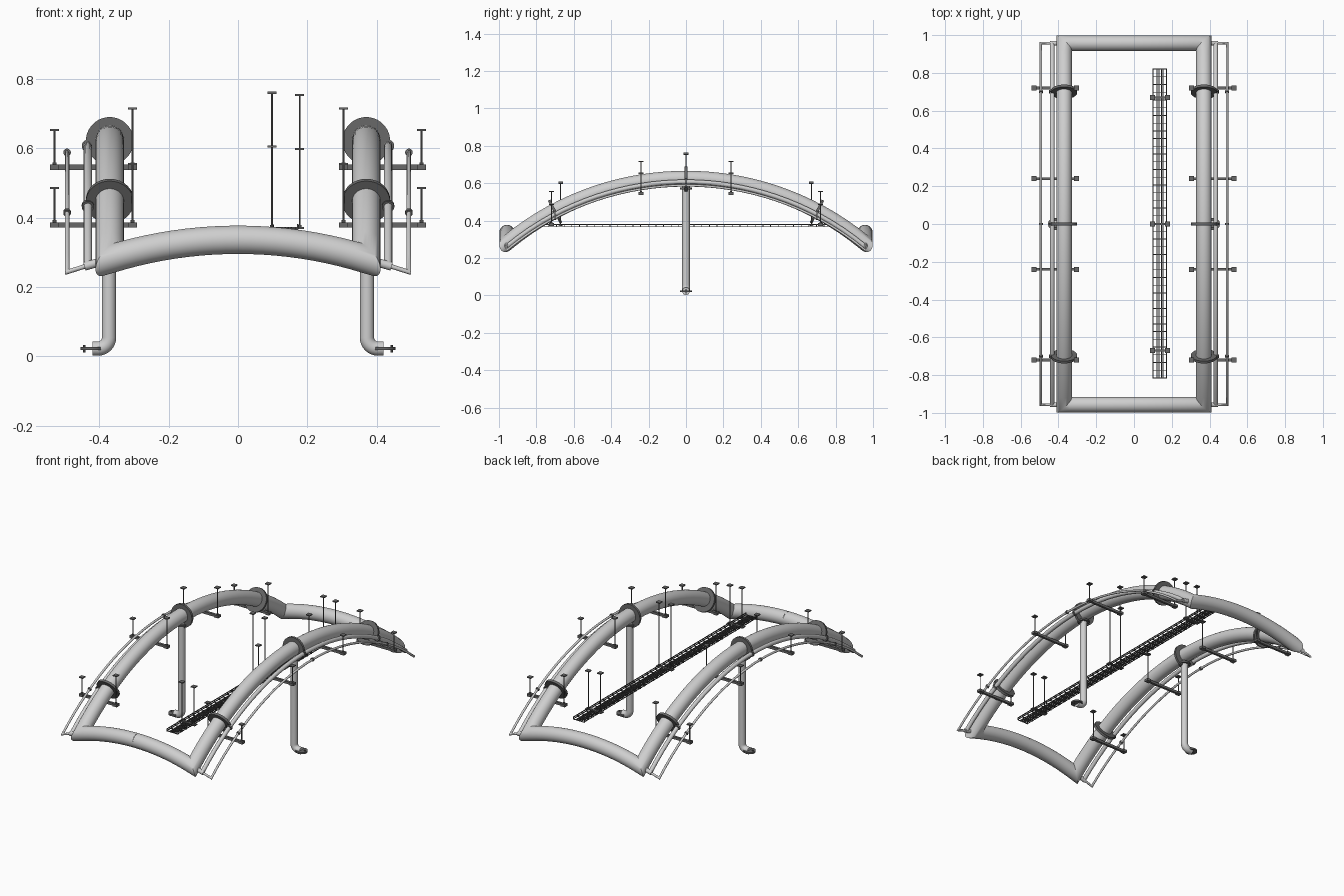
import bpy, bmesh, math
from mathutils import Vector

cube = bpy.data.objects.get("Cube")
if cube:
    bpy.data.objects.remove(cube, do_unlink=True)


def material(name, value):
    m = bpy.data.materials.new(name)
    m.use_nodes = True
    colour = (value, value, value, 1)
    m.diffuse_color = colour
    m.node_tree.nodes["Principled BSDF"].inputs["Base Color"].default_value = colour
    return m


DUCT = material("light grey duct", 0.62)
STEEL = material("dark grey steel", 0.14)
WIRE = material("black wire", 0.08)
made = []


def finish(name, bm, mat):
    bmesh.ops.recalc_face_normals(bm, faces=bm.faces)
    mesh = bpy.data.meshes.new(name)
    bm.to_mesh(mesh)
    bm.free()
    mesh.materials.append(mat)
    ob = bpy.data.objects.new(name, mesh)
    bpy.context.collection.objects.link(ob)
    made.append(ob)
    return ob


def add_tube(bm, path, r, sides=12, caps=True):
    """Sweep a circle along a path, mitring every corner."""
    pts = [Vector(p) for p in path]
    dirs = [(b - a).normalized() for a, b in zip(pts, pts[1:])]
    side = dirs[0].orthogonal().normalized()
    up = dirs[0].cross(side)
    ring = []
    for k in range(sides):
        a = math.tau * (k + 0.5) / sides
        ring.append(pts[0] + r * (math.cos(a) * side + math.sin(a) * up))
    rows = [[bm.verts.new(v) for v in ring]]
    for i, d in enumerate(dirs):
        n = d + dirs[i + 1] if i + 1 < len(dirs) else d
        ring = [v + d * ((pts[i + 1] - v).dot(n) / d.dot(n)) for v in ring]
        rows.append([bm.verts.new(v) for v in ring])
    for a, b in zip(rows, rows[1:]):
        for k in range(sides):
            j = (k + 1) % sides
            bm.faces.new((a[k], a[j], b[j], b[k]))
    if caps:
        bm.faces.new(rows[0])
        bm.faces.new(rows[-1])


def tube(name, path, r, mat, sides=12, caps=True):
    bm = bmesh.new()
    add_tube(bm, path, r, sides, caps)
    return finish(name, bm, mat)


def disc(name, loc, axis, r, depth, mat=STEEL, sides=32):
    half = Vector(axis).normalized() * depth / 2
    return tube(name, [Vector(loc) - half, Vector(loc) + half], r, mat, sides)


def add_box(bm, loc, size):
    made_verts = bmesh.ops.create_cube(bm, size=1)["verts"]
    for v in made_verts:
        v.co = Vector(loc) + Vector(c * s for c, s in zip(v.co, size))


def drop(t, half, sagitta):
    """Fall of a circular arch at distance t from its crown."""
    R = (half ** 2 + sagitta ** 2) / (2 * sagitta)
    return R - math.sqrt(R * R - t * t)


HX, HY, CROWN, RISE, BOW = 0.37, 0.957, 0.625, 0.345, 0.056
END = CROWN - RISE


def long_arch(x, crown, n=32):
    ys = [-HY + 2 * HY * i / n for i in range(n + 1)]
    return [Vector((x, y, crown - drop(y, HY, RISE))) for y in ys]


def cross_arch(y, n=20):
    xs = [-HX + 2 * HX * i / n for i in range(n + 1)]
    return [Vector((x, y, END + BOW - drop(x, HX, BOW))) for x in xs]


# Duct frame: two long arches and two bowed ends with mitred corners
front, back = cross_arch(-HY), cross_arch(HY)
right, left = long_arch(-HX, CROWN), long_arch(HX, CROWN)
mid = len(front) // 2
loop = front[mid:] + left[1:] + back[::-1][1:] + right[::-1][1:] + front[1:mid + 1]
tube("duct_frame", loop, 0.041, DUCT, 32, caps=False)


def hanger(name, y, bar_z, posts, width, depth):
    """A crossbar hung from thin rods with square ceiling plates."""
    bm = bmesh.new()
    xs = [x for x, top in posts]
    add_box(bm, (sum(xs) / 2, y, bar_z), (abs(xs[0] - xs[1]) + 0.026, width, depth))
    for x, top in posts:
        add_tube(bm, [(x, y, bar_z - depth / 2), (x, y, top)], 0.0028, 8)
        add_box(bm, (x, y, top), (0.026, 0.026, 0.006))
        add_box(bm, (x, y, bar_z), (0.026, 0.026, depth))
        add_tube(bm, [(x, y, bar_z), (x, y, bar_z + depth / 2 + 0.006)], 0.006, 6)
    finish(name, bm, STEEL)


for s, label in ((-1, "right"), (1, "left")):
    # Small pipes beside each long duct
    inner, outer = s * 0.433, s * 0.493
    tube(label + "_inner_pipe", long_arch(inner, 0.607), 0.012, DUCT, 16)
    path = long_arch(outer, 0.588)
    ends = [Vector((inner, y, END - 0.018)) for y in (-HY, HY)]
    tube(label + "_outer_pipe", [ends[0]] + path + [ends[1]], 0.0065, DUCT, 12)
    for e in ends:
        tube(label + "_pipe_link", [e + Vector((s * 0.01, 0, -0.003)), (s * HX, e.y, END)],
             0.0125, DUCT, 16)

    # Flanges and couplings at the crown and both quarters
    for y in (-0.7, 0, 0.7):
        R = (HY ** 2 + RISE ** 2) / (2 * RISE)
        axis = (0, math.sqrt(R * R - y * y), -y)
        fall = drop(y, HY, RISE)
        disc(label + "_duct_flange", (s * HX, y, 0.621 - fall), axis, 0.069, 0.014)
        disc(label + "_inner_coupling", (inner, y, 0.607 - fall), axis, 0.018, 0.01, STEEL, 16)
        disc(label + "_outer_coupling", (outer, y, 0.588 - fall), axis, 0.011, 0.01, STEEL, 16)

    # Drop pipe with an outward elbow at the foot
    px, bend = s * 0.372, 0.032
    path = [(px, 0, 0.6)]
    for i in range(9):
        a = math.pi / 2 * i / 8
        path.append((px + s * bend * (1 - math.cos(a)), 0,
                     0.022 + bend * (1 - math.sin(a))))
    path.append((s * 0.42, 0, 0.022))
    tube(label + "_drop_pipe", path, 0.0205, DUCT, 20)
    disc(label + "_drop_flange", (px, 0, 0.571), (0, 0, 1), 0.033, 0.01)
    disc(label + "_foot_plate", (s * 0.422, 0, 0.022), (0, 0, 1), 0.033, 0.009)
    tube(label + "_foot_bolt", [(s * 0.443, 0, 0.011), (s * 0.443, 0, 0.033)], 0.004, STEEL, 8)

    # Hangers under the long ducts
    for y in (-0.72, -0.24, 0.24, 0.72):
        low = abs(y) > 0.5
        hanger(label + "_duct_hanger", y, 0.379 if low else 0.545,
               [(s * 0.529, 0.485 if low else 0.653),
                (s * 0.304, 0.555 if low else 0.715)], 0.014, 0.015)

# Wire cable tray
bm = bmesh.new()
TX, Y0, Y1, RUNGS = 0.136, -0.815, 0.82, 40
for dx in (-0.036, -0.018, -0.009, 0, 0.009, 0.018, 0.036):
    add_box(bm, (TX + dx, (Y0 + Y1) / 2, 0.369), (0.004, Y1 - Y0, 0.004))
for dx in (-0.036, 0.036):
    add_box(bm, (TX + dx, (Y0 + Y1) / 2, 0.379), (0.004, Y1 - Y0, 0.004))
for i in range(RUNGS + 1):
    y = Y0 + (Y1 - Y0) * i / RUNGS
    add_box(bm, (TX, y, 0.367), (0.076, 0.004, 0.004))
    for dx in (-0.036, 0.036):
        add_box(bm, (TX + dx, y, 0.373), (0.004, 0.004, 0.014))
finish("cable_tray", bm, WIRE)

# Hangers for the tray
for y in (-0.67, 0, 0.67):
    top = 0.76 if y == 0 else 0.605
    hanger("tray_hanger", y, 0.37, [(0.098, top), (0.178, top - 0.007)], 0.012, 0.006)

# Smooth shading on the round parts
bpy.ops.object.select_all(action="DESELECT")
for ob in made:
    ob.select_set(True)
bpy.context.view_layer.objects.active = made[0]
bpy.ops.object.shade_smooth_by_angle(angle=math.radians(35))
